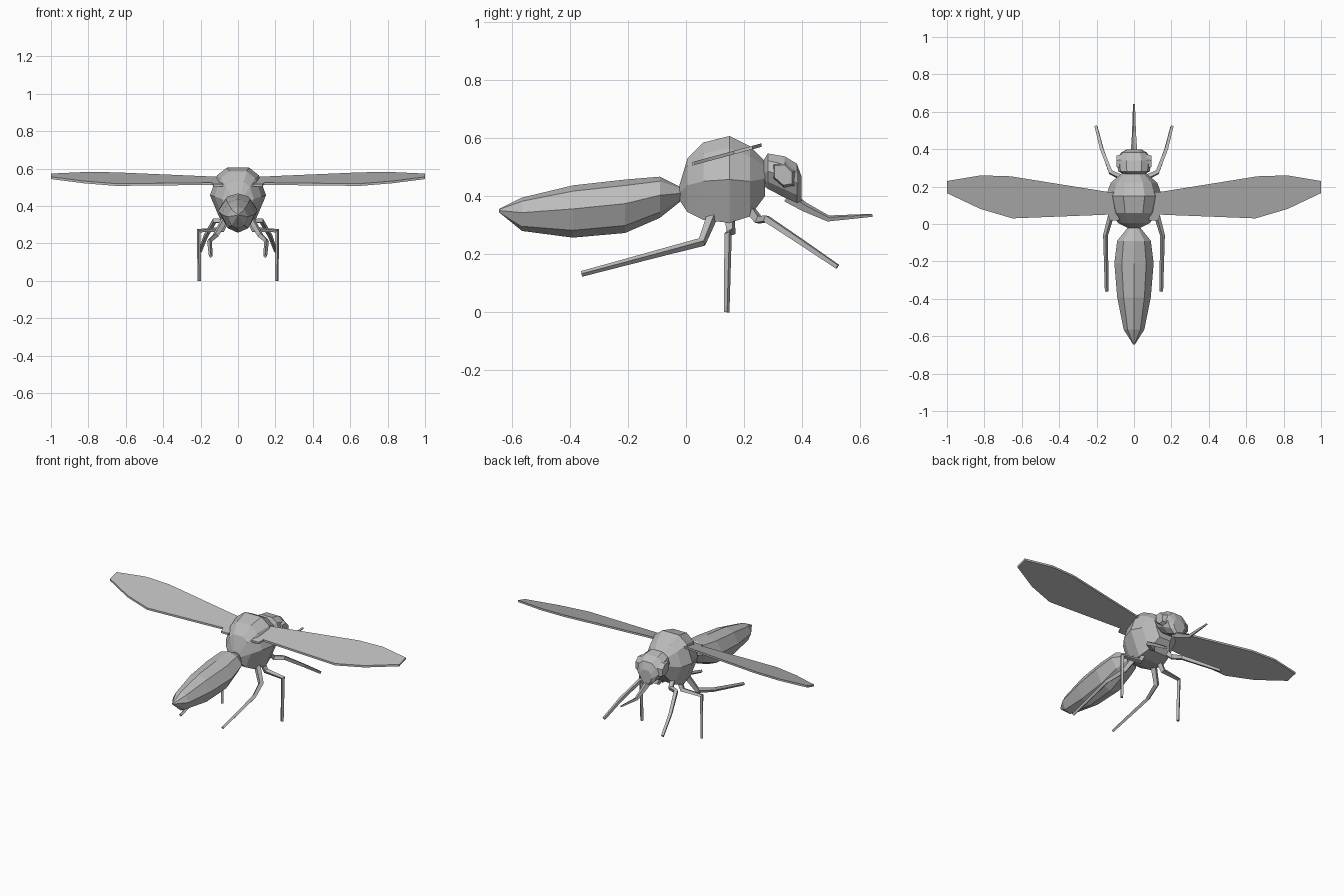
import bpy, bmesh
from mathutils import Vector

if "Cube" in bpy.data.objects:
    bpy.data.objects.remove(bpy.data.objects["Cube"])

grey = bpy.data.materials.new("insect grey")
grey.diffuse_color = (0.5, 0.5, 0.5, 1)
grey.use_nodes = True
grey.node_tree.nodes["Principled BSDF"].inputs["Base Color"].default_value = grey.diffuse_color


def loft(name, rings_list):
    """Join one or more stacks of rings into a single capped, flat-shaded object."""
    bm = bmesh.new()
    for rings in rings_list:
        loops = [[bm.verts.new(p) for p in ring] for ring in rings]
        n = len(loops[0])
        for a, b in zip(loops, loops[1:]):
            for i in range(n):
                j = (i + 1) % n
                bm.faces.new((a[i], a[j], b[j], b[i]))
        bm.faces.new(loops[0])
        bm.faces.new(loops[-1])
    bmesh.ops.recalc_face_normals(bm, faces=bm.faces)
    me = bpy.data.meshes.new(name)
    bm.to_mesh(me)
    bm.free()
    me.materials.append(grey)
    ob = bpy.data.objects.new(name, me)
    bpy.context.collection.objects.link(ob)
    return ob


def mirrored(ob):
    ob.modifiers.new("mirror", 'MIRROR').use_mirror_merge = False
    return ob


def body(name, half, stations):
    """half: right-hand unit outline from top to bottom; stations: y, low z, high z, half width."""
    outline = half + [(-x, z) for x, z in reversed(half) if x > 0]
    rings = [[(x * w, y, (lo + hi) / 2 + z * (hi - lo) / 2) for x, z in outline]
             for y, lo, hi, w in stations]
    return loft(name, [rings])


def limb(path, r0, r1):
    """Square tapered rod along a bent path."""
    pts = [Vector(p) for p in path]
    rings = []
    side = None
    for i, p in enumerate(pts):
        d_in = (p - pts[max(i - 1, 0)]).normalized()
        d_out = (pts[min(i + 1, len(pts) - 1)] - p).normalized()
        t = (d_in + d_out).normalized()
        if side is None:
            side = t.cross(Vector((0.3, 0.9, 0.2))).normalized()
        side = (side - t * side.dot(t)).normalized()
        up = t.cross(side)
        r = r0 + (r1 - r0) * i / (len(pts) - 1)
        rings.append([p + (side * a + up * b) * r
                      for a, b in ((1, 1), (-1, 1), (-1, -1), (1, -1))])
    return rings


# Abdomen: long eight-sided spindle
body("abdomen", [(0, 1), (.62, .78), (1, .1), (.62, -.72), (0, -1)], [
    (-.645, .345, .355, .004), (-.565, .28, .395, .055), (-.39, .257, .437, .09),
    (-.21, .273, .457, .105), (-.09, .325, .467, .09), (-.015, .385, .43, .03)])

# Thorax: faceted globe
body("thorax", [(.38, 1), (.74, .72), (1, 0), (.58, -1)], [
    (-.022, .385, .44, .03), (.005, .345, .53, .085), (.06, .318, .585, .125),
    (.15, .308, .607, .15), (.22, .33, .572, .125), (.272, .40, .52, .065)])

# Head, slightly bent down at the front
body("head", [(.45, 1), (.85, .6), (1, 0), (.75, -.6), (.35, -1)], [
    (.262, .44, .515, .045), (.282, .425, .547, .085), (.34, .395, .537, .092),
    (.382, .377, .512, .07), (.398, .383, .468, .04)])

# Eyes: shallow raised panels on the head sides
mirrored(loft("eye", [[
    [(x, y, z) for y, z in ((.295, .455), (.295, .515), (.345, .52), (.38, .49), (.38, .43), (.34, .42))]
    if x < .08 else
    [(x, y, z) for y, z in ((.305, .465), (.305, .505), (.34, .508), (.365, .482), (.365, .443), (.335, .438))]
    for x in (.05, .094)]]))

# Mouth tube
loft("proboscis", [limb([(0, .35, .40), (0, .41, .362), (0, .49, .323), (0, .642, .334)], .016, .004)])

# Wings: thin plates sloping up towards the front
wing_outline = [(.08, .17), (.13, .17), (.66, .255), (.82, .26), (1, .23), (1, .165),
                (.82, .08), (.65, .03), (.14, .05), (.13, .02), (.08, .02)]
mirrored(loft("wing", [[[(x, y, .505 + .27 * (y - .02) + h) for x, y in wing_outline]
                        for h in (0, .012)]]))

# Legs: three jointed pairs
legs = {
    "front_leg": [(.06, .215, .36), (.07, .25, .318), (.125, .277, .322), (.172, .40, .24), (.203, .522, .157)],
    "middle_leg": [(.06, .15, .33), (.085, .155, .275), (.21, .145, .268), (.207, .14, 0)],
    "hind_leg": [(.07, .09, .33), (.12, .055, .242), (.152, -.06, .212), (.146, -.36, .132)],
}
for name, path in legs.items():
    mirrored(loft(name, [limb(path, .014, .007)]))
